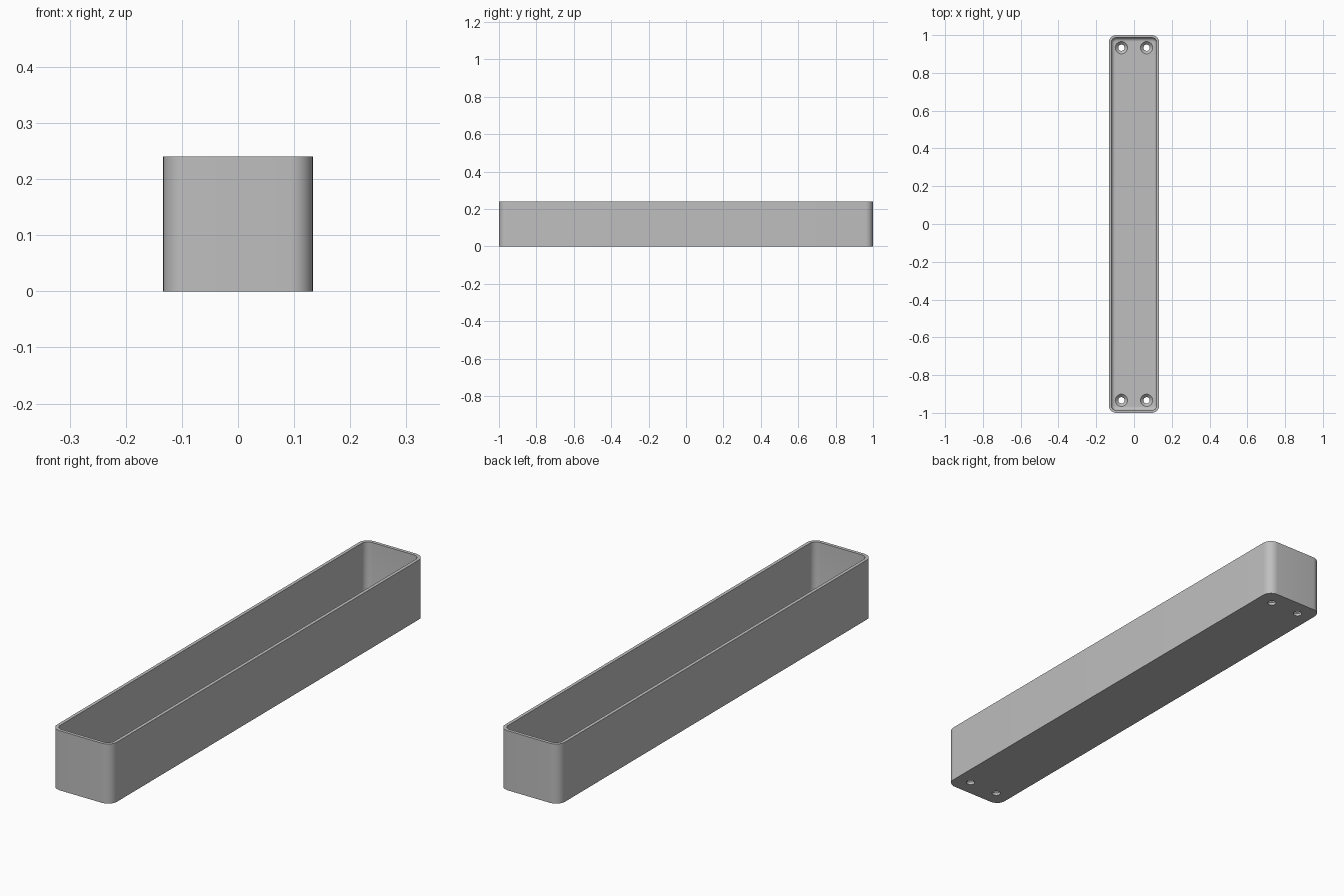
import bpy, bmesh, math
from mathutils import Vector

cube = bpy.data.objects.get("Cube")
if cube:
    bpy.data.objects.remove(cube)

MM = 1 / 75                      # design unit
HALF_X, HALF_Y, HEIGHT = 10 * MM, 75 * MM, 18 * MM
CORNER, WALL, FLOOR, FILLET = 3 * MM, 1 * MM, 2 * MM, 1.5 * MM
STEPS = 10                       # segments per rounded corner

grey = bpy.data.materials.new("plain grey")
grey.use_nodes = True
colour = (0.52, 0.52, 0.52, 1)
grey.diffuse_color = colour
grey.node_tree.nodes["Principled BSDF"].inputs["Base Color"].default_value = colour


def rounded_ring(bm, inset, z):
    """Rounded rectangle of vertices, inset from the outer wall."""
    r = CORNER - inset
    ring = []
    for quarter, (sx, sy) in enumerate([(1, 1), (-1, 1), (-1, -1), (1, -1)]):
        for i in range(STEPS + 1):
            a = math.pi / 2 * (quarter + i / STEPS)
            ring.append(bm.verts.new((sx * (HALF_X - CORNER) + r * math.cos(a),
                                      sy * (HALF_Y - CORNER) + r * math.sin(a), z)))
    return ring


def bridge(bm, rings):
    for low, high in zip(rings, rings[1:]):
        n = len(low)
        for i in range(n):
            j = (i + 1) % n
            bm.faces.new((low[i], low[j], high[j], high[i]))


def finish(bm, name):
    bmesh.ops.recalc_face_normals(bm, faces=bm.faces)
    mesh = bpy.data.meshes.new(name)
    bm.to_mesh(mesh)
    bm.free()
    obj = bpy.data.objects.new(name, mesh)
    bpy.context.collection.objects.link(obj)
    mesh.materials.append(grey)
    return obj


# Open tray: outer wall, rim, inner wall, filleted floor edge
bm = bmesh.new()
levels = [(0, 0), (0, HEIGHT), (WALL, HEIGHT)]
for i in range(7):
    a = math.pi / 2 * i / 6
    levels.append((WALL + FILLET * (1 - math.cos(a)),
                   FLOOR + FILLET * (1 - math.sin(a))))
rings = [rounded_ring(bm, *level) for level in levels]
bridge(bm, rings)
bm.faces.new(rings[0])
bm.faces.new(rings[-1])
tray = finish(bm, "tray")

# Countersunk screw hole cutters near the four corners
bm = bmesh.new()
profile = [(1.25, -1), (1.25, 0.8), (2.5, 2.05), (2.5, 4)]
for sx in (-1, 1):
    for sy in (-1, 1):
        centre = Vector((sx * 5 * MM, sy * 70 * MM, 0))
        circles = []
        for radius, z in profile:
            circles.append([bm.verts.new(centre + MM * Vector((
                radius * math.cos(math.tau * i / 32),
                radius * math.sin(math.tau * i / 32), z))) for i in range(32)])
        bridge(bm, circles)
        bm.faces.new(circles[0])
        bm.faces.new(circles[-1])
cutter = finish(bm, "screw_hole_cutter")
cutter.hide_render = True

# Cut the holes and bake the result
holes = tray.modifiers.new("screw holes", 'BOOLEAN')
holes.operation = 'DIFFERENCE'
holes.solver = 'EXACT'
holes.object = cutter
bpy.ops.object.select_all(action='DESELECT')
tray.select_set(True)
bpy.context.view_layer.objects.active = tray
bpy.ops.object.modifier_apply(modifier=holes.name)
bpy.data.objects.remove(cutter)
bpy.ops.object.shade_smooth_by_angle(angle=math.radians(30))
